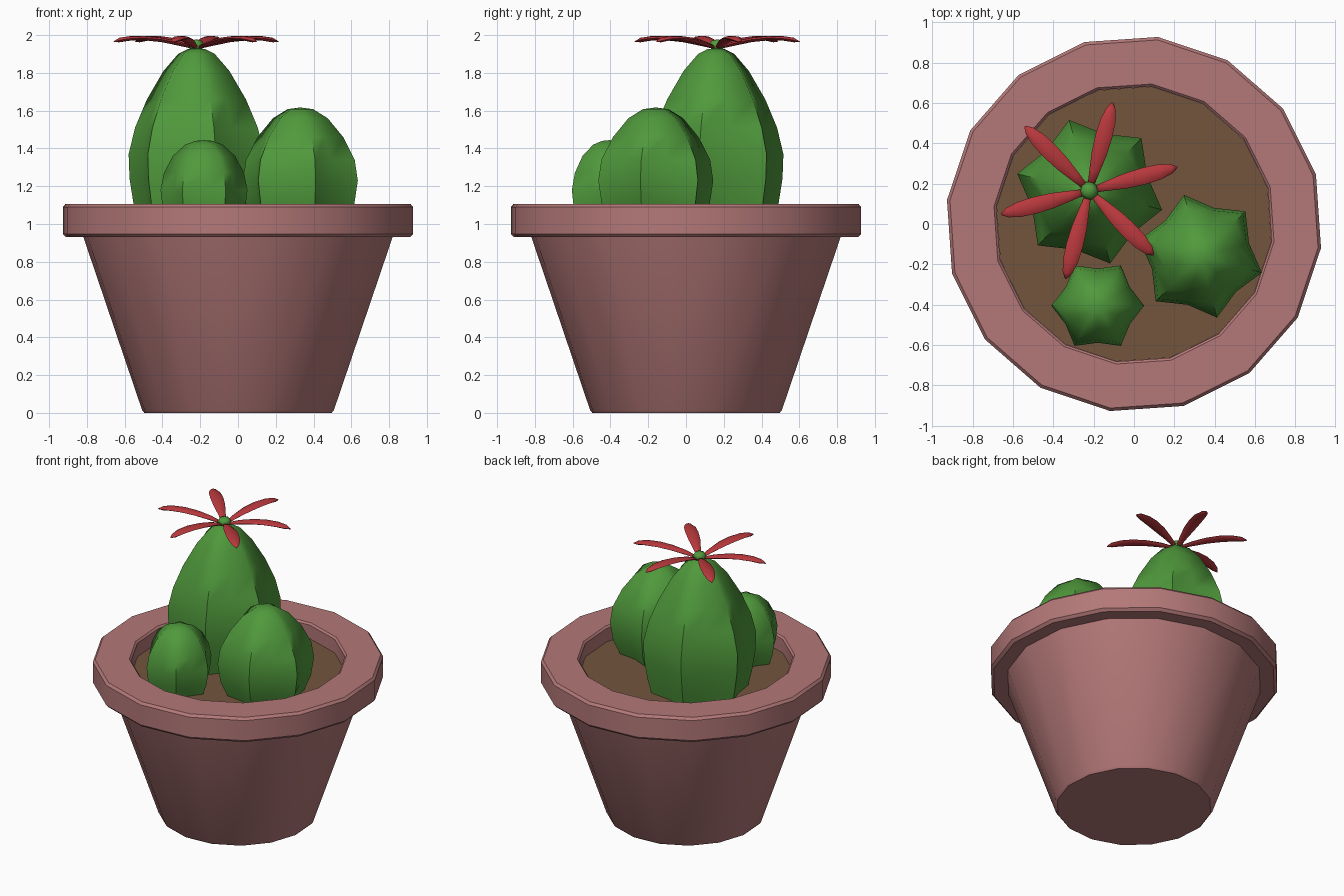
import bpy, bmesh, math
from mathutils import Matrix

if "Cube" in bpy.data.objects:
    bpy.data.objects.remove(bpy.data.objects["Cube"])


def material(name, rgb):
    m = bpy.data.materials.new(name)
    m.diffuse_color = (*rgb, 1)
    m.use_nodes = True
    m.node_tree.nodes["Principled BSDF"].inputs["Base Color"].default_value = m.diffuse_color
    return m


CLAY = material("clay_pink", (0.456, 0.188, 0.188))
SOIL = material("soil_brown", (0.171, 0.091, 0.047))
GREEN = material("cactus_green", (0.080, 0.320, 0.045))
RED = material("petal_red", (0.485, 0.040, 0.046))


def finish(bm, name, mat, angle):
    bmesh.ops.remove_doubles(bm, verts=bm.verts, dist=1e-5)
    bmesh.ops.recalc_face_normals(bm, faces=bm.faces)
    me = bpy.data.meshes.new(name)
    bm.to_mesh(me)
    bm.free()
    me.shade_smooth()
    me.set_sharp_from_angle(angle=math.radians(angle))
    me.materials.append(mat)
    ob = bpy.data.objects.new(name, me)
    bpy.context.collection.objects.link(ob)
    return ob


def lathe(name, profile, sides, phase, mat, angle=35, valley=1.0, at=(0, 0)):
    """Spin (radius, z) points; every second column is scaled by valley."""
    bm = bmesh.new()
    rings = []
    for r, z in profile:
        ring = []
        for i in range(sides):
            a = math.radians(phase) + math.tau * i / sides
            k = r * (valley if i % 2 else 1)
            ring.append(bm.verts.new((at[0] + k * math.cos(a), at[1] + k * math.sin(a), z)))
        rings.append(ring)
    for lo, hi in zip(rings, rings[1:]):
        for i in range(sides):
            j = (i + 1) % sides
            bm.faces.new((lo[i], lo[j], hi[j], hi[i]))
    # close open ends
    for ring, (r, z) in ((rings[0], profile[0]), (rings[-1], profile[-1])):
        if r > 0.001:
            bm.faces.new(ring)
    return finish(bm, name, mat, angle)


# Pot with thick overhanging rim
lathe("pot", [(0.50, 0), (0.512, 0.015), (0.825, 0.93), (0.917, 0.93), (0.935, 0.948),
              (0.935, 1.09), (0.92, 1.107), (0.70, 1.107), (0.688, 1.095), (0.688, 0.98)],
      16, -7.3, CLAY)

# Soil disc
lathe("soil", [(0.687, 0.985), (0.687, 1.0)], 16, -7.3, SOIL)

# Ribbed cacti
lathe("tall_cactus", [(0.31, 0.97), (0.342, 1.1), (0.365, 1.24), (0.37, 1.37), (0.335, 1.51),
                      (0.27, 1.66), (0.18, 1.81), (0.10, 1.90), (0.05, 1.925), (0, 1.932)],
      12, -14, GREEN, 70, 0.80, (-0.22, 0.16))
lathe("medium_cactus", [(0.235, 0.97), (0.295, 1.1), (0.315, 1.23), (0.298, 1.34), (0.235, 1.46),
                        (0.15, 1.56), (0.07, 1.608), (0, 1.617)],
      12, -15, GREEN, 70, 0.79, (0.33, -0.16))
lathe("small_cactus", [(0.18, 0.97), (0.218, 1.08), (0.23, 1.18), (0.212, 1.27), (0.165, 1.36),
                       (0.10, 1.42), (0.045, 1.44), (0, 1.444)],
      12, 0, GREEN, 70, 0.80, (-0.18, -0.405))

# Flower: six arched, lens-shaped petals (distance, half width, height)
STATIONS = [(0.02, 0.014, 1.935), (0.10, 0.026, 1.957), (0.19, 0.038, 1.975),
            (0.28, 0.042, 1.984), (0.36, 0.038, 1.983), (0.42, 0.024, 1.974), (0.452, 0.004, 1.965)]
for n in range(6):
    bm = bmesh.new()
    rings = []
    for d, w, z in STATIONS:
        t = min(0.012, w * 0.5)
        rings.append([bm.verts.new((d, w * c, z + t * s)) for c, s in
                      ((1, 0), (0.6, 0.75), (0, 1), (-0.6, 0.75),
                       (-1, 0), (-0.6, -0.75), (0, -1), (0.6, -0.75))])
    for lo, hi in zip(rings, rings[1:]):
        for i in range(8):
            j = (i + 1) % 8
            bm.faces.new((lo[i], lo[j], hi[j], hi[i]))
    bm.faces.new(rings[0])
    bm.faces.new(rings[-1])
    turn = Matrix.Translation((-0.222, 0.165, 0)) @ Matrix.Rotation(math.radians(15 + 60 * n), 4, 'Z')
    bmesh.ops.transform(bm, matrix=turn, verts=bm.verts)
    finish(bm, f"petal_{n + 1}", RED, 80)

# Green flower centre
lathe("flower_centre", [(0, 1.915), (0.032, 1.925), (0.045, 1.947), (0.032, 1.969), (0, 1.978)],
      10, 0, GREEN, 70, 1.0, (-0.222, 0.165))
